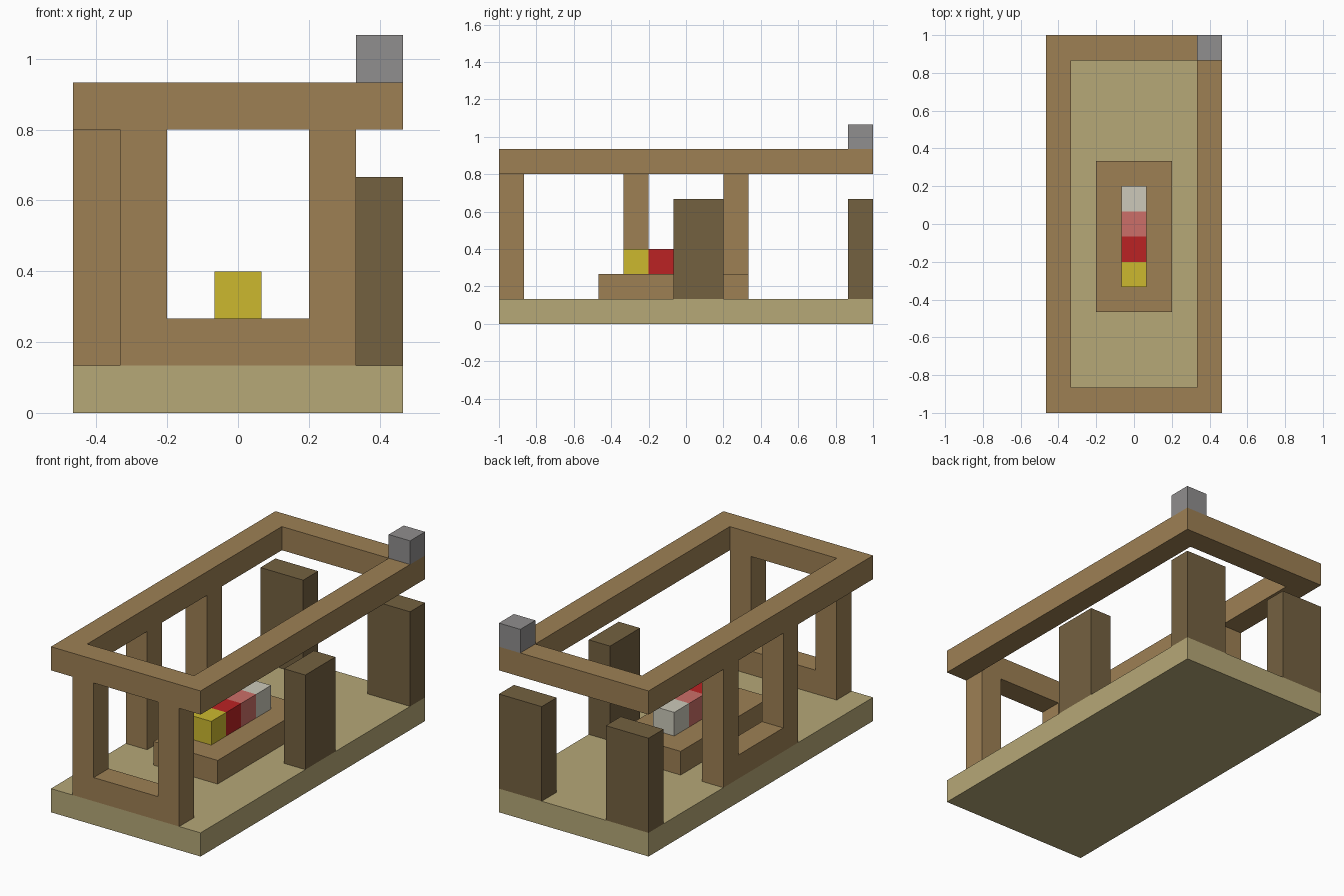
import bpy
import bmesh
from mathutils import Vector

cube = bpy.data.objects.get("Cube")
if cube:
    bpy.data.objects.remove(cube, do_unlink=True)

U = 2 / 15                       # one block
ORIGIN = Vector((-3.5, -7.5, 0))  # grid corner, in blocks


def linear(c):
    c /= 255
    return c / 12.92 if c <= 0.04045 else ((c + 0.055) / 1.055) ** 2.4


def material(name, r, g, b):
    color = (linear(r), linear(g), linear(b), 1)
    mat = bpy.data.materials.new(name)
    mat.use_nodes = True
    mat.diffuse_color = color
    bsdf = mat.node_tree.nodes["Principled BSDF"]
    bsdf.inputs["Base Color"].default_value = color
    bsdf.inputs["Roughness"].default_value = 0.9
    return mat


sand = material("pale wood", 182, 168, 119)
wood = material("warm wood", 157, 128, 84)
bark = material("dark bark", 116, 97, 64)
stone = material("grey stone", 144, 142, 142)
yellow = material("yellow", 204, 185, 47)
red = material("red", 187, 34, 35)
pink = material("pink", 204, 111, 104)
white = material("off white", 204, 201, 186)


def box(name, mat, start, size):
    """Box given by its low corner and size, both in blocks."""
    size = Vector(size)
    center = Vector(start) + size / 2 + ORIGIN
    bm = bmesh.new()
    bmesh.ops.create_cube(bm, size=1)
    for v in bm.verts:
        v.co = Vector(a * b for a, b in zip(v.co, size)) * U
    mesh = bpy.data.meshes.new(name)
    bm.to_mesh(mesh)
    bm.free()
    mesh.materials.append(mat)
    obj = bpy.data.objects.new(name, mesh)
    obj.location = center * U
    bpy.context.collection.objects.link(obj)
    return obj


# Floor slab and the table standing on it
box("floor", sand, (0, 0, 0), (7, 15, 1))
box("table", wood, (2, 4, 1), (3, 6, 1))

# Row of coloured blocks on the table
for i, (name, mat) in enumerate((("yellow", yellow), ("red", red),
                                 ("pink", pink), ("white", white))):
    box(name + "_block", mat, (3, 5 + i, 2), (1, 1, 1))

# Window frame at the front: two posts and a sill
for side, x in (("right", 1), ("left", 5)):
    box("front_post_" + side, wood, (x, 0, 1), (1, 1, 5))
box("front_sill", wood, (2, 0, 1), (3, 1, 1))

# Window frame on the right side
for end, y in (("front", 5), ("back", 9)):
    box("side_post_" + end, wood, (0, y, 1), (1, 1, 5))
box("side_sill", wood, (0, 6, 1), (1, 3, 1))

# Short dark wall panels
box("back_panel_right", bark, (0, 14, 1), (2, 1, 4))
box("back_panel_left", bark, (5, 14, 1), (2, 1, 4))
box("side_panel_left", bark, (6, 7, 1), (1, 2, 4))

# Open roof ring
for side, x in (("right", 0), ("left", 6)):
    box("roof_beam_" + side, wood, (x, 0, 6), (1, 15, 1))
for end, y in (("front", 0), ("back", 14)):
    box("roof_beam_" + end, wood, (1, y, 6), (5, 1, 1))

# Chimney block on the back left corner
box("chimney", stone, (6, 14, 7), (1, 1, 1))
